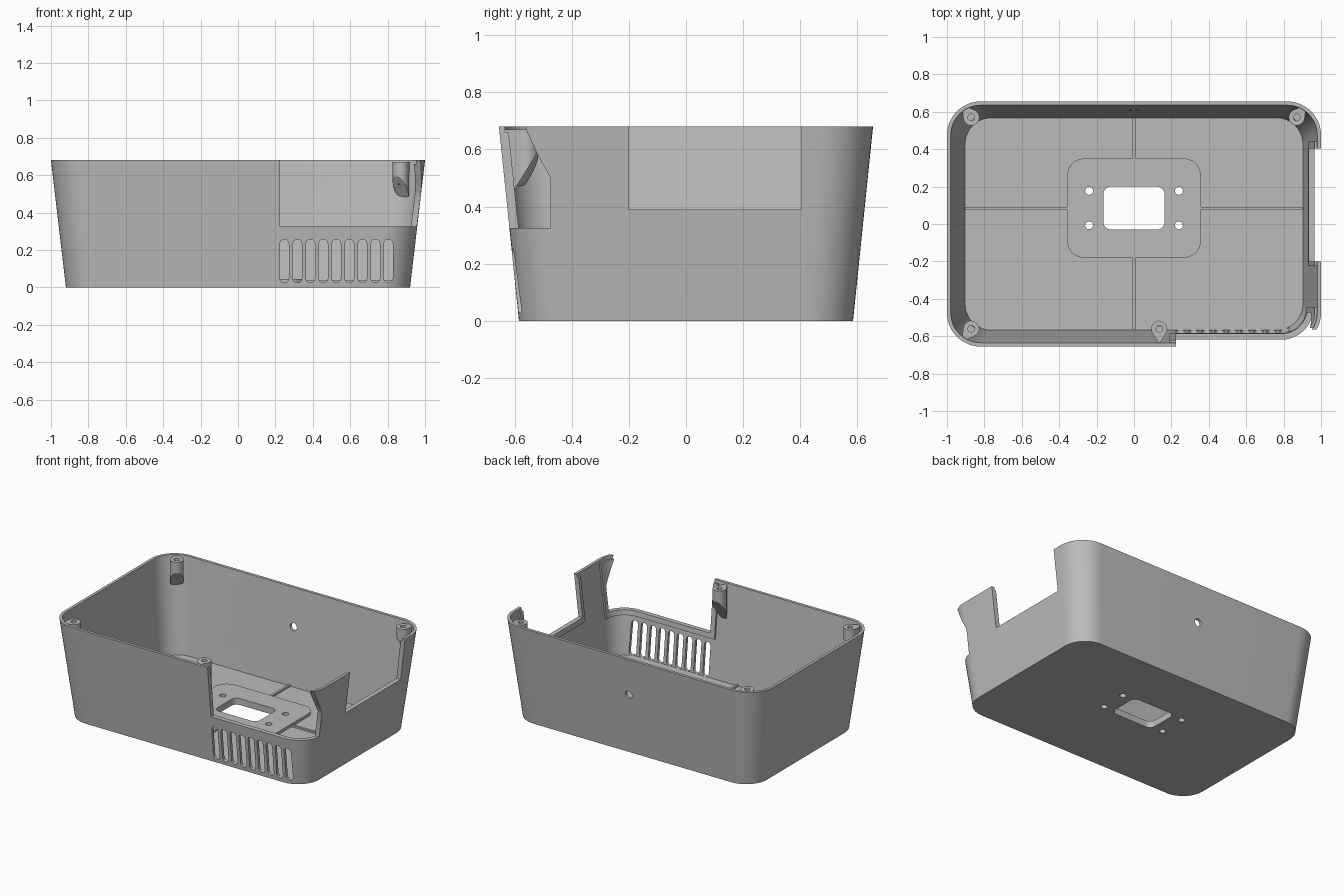
import bpy, bmesh, math
from mathutils import Vector

old = bpy.data.objects.get("Cube")
if old:
    bpy.data.objects.remove(old, do_unlink=True)

H, WALL, FLOOR = 0.68, 0.02, 0.025
grey = bpy.data.materials.new("plain grey")
grey.use_nodes = True
colour = (0.5, 0.5, 0.5, 1)
grey.diffuse_color = colour
grey.node_tree.nodes["Principled BSDF"].inputs["Base Color"].default_value = colour


def loft(name, rings):
    """Solid through equal-length rings of points, capped at both ends."""
    bm = bmesh.new()
    loops = [[bm.verts.new(p) for p in ring] for ring in rings]
    n = len(loops[0])
    for a, b in zip(loops, loops[1:]):
        for i in range(n):
            j = (i + 1) % n
            bm.faces.new((a[i], a[j], b[j], b[i]))
    bm.faces.new(loops[0][::-1])
    bm.faces.new(loops[-1])
    bmesh.ops.recalc_face_normals(bm, faces=bm.faces)
    mesh = bpy.data.meshes.new(name)
    bm.to_mesh(mesh)
    bm.free()
    mesh.materials.append(grey)
    obj = bpy.data.objects.new(name, mesh)
    bpy.context.scene.collection.objects.link(obj)
    return obj


def round_rect(hx, hy, r, cx=0, cy=0, seg=12):
    pts = []
    for k, (sx, sy) in enumerate(((1, 1), (-1, 1), (-1, -1), (1, -1))):
        for i in range(seg + 1):
            a = (k + i / seg) * math.pi / 2
            pts.append((cx + sx * (hx - r) + r * math.cos(a),
                        cy + sy * (hy - r) + r * math.sin(a)))
    return pts


def prism(name, outline, lo, hi, axis="z"):
    place = {"z": lambda a, b, d: (a, b, d),
             "y": lambda a, b, d: (a, d, b),
             "x": lambda a, b, d: (d, a, b)}[axis]
    return loft(name, [[place(a, b, d) for a, b in outline] for d in (lo, hi)])


def box(name, x0, x1, y0, y1, z0, z1):
    return prism(name, [(x0, y0), (x1, y0), (x1, y1), (x0, y1)], z0, z1)


def circle(cx, cy, r, n=24):
    return [(cx + r * math.cos(2 * math.pi * i / n),
             cy + r * math.sin(2 * math.pi * i / n)) for i in range(n)]


def hull(name, z0, z1, inset):
    """Tapered rounded body, wider at the top."""
    rings = []
    for z in (z0, z1):
        t = z / H
        outline = round_rect(0.92 + 0.08 * t - inset, 0.585 + 0.07 * t - inset,
                             0.16 + 0.02 * t - inset)
        rings.append([(x, y, z) for x, y in outline])
    return loft(name, rings)


def boolean(obj, tool, mode="DIFFERENCE", keep=False):
    mod = obj.modifiers.new("cut", "BOOLEAN")
    mod.operation, mod.solver, mod.object = mode, "EXACT", tool
    bpy.context.view_layer.objects.active = obj
    bpy.ops.object.modifier_apply(modifier=mod.name)
    if not keep:
        bpy.data.objects.remove(tool, do_unlink=True)


def finish(obj):
    bpy.ops.object.select_all(action="DESELECT")
    obj.select_set(True)
    bpy.context.view_layer.objects.active = obj
    bpy.ops.object.shade_smooth_by_angle(angle=math.radians(30))


# Openings in the front right corner and in the right wall
def corner_opening():
    return prism("corner_opening", [(-0.475, 0.325), (-0.475, 0.5), (-0.523, 0.59),
                 (-0.57, 0.69), (-1, 0.69), (-1, 0.325)], 0.225, 1.2, "x")


def side_opening():
    return box("side_opening", 0.7, 1.2, -0.2, 0.405, 0.39, 0.8)


# Main shell
case = hull("case_shell", 0, H, 0)
boolean(case, hull("cavity", FLOOR, H + 0.02, WALL))
boolean(case, corner_opening())
boolean(case, side_opening())

# Row of vent slots in the front wall
for i in range(9):
    outline = round_rect(0.0235, 0.116, 0.0234, 0.248 + i * 0.0695, 0.141, 6)
    boolean(case, prism("slot", outline, -0.8, -0.5, "y"))

# Cable hole in the back wall
boolean(case, prism("cable_hole", circle(0, 0.42, 0.026), 0.5, 0.8, "y"))

# Raised pad and cross ribs on the floor
pad = prism("floor_pad", round_rect(0.357, 0.265, 0.09, 0, 0.085), FLOOR, 0.045)
ribs = []
for name, args in (("left_rib", (0.35, 0.9, 0.077, 0.092)),
                   ("right_rib", (-0.9, -0.35, 0.077, 0.092)),
                   ("back_rib", (-0.0075, 0.0075, 0.345, 0.567)),
                   ("front_rib", (-0.0075, 0.0075, -0.567, -0.175))):
    ribs.append(box(name, *args, FLOOR, 0.037))

# Window and screw holes through floor and pad
holes = [round_rect(0.163, 0.115, 0.04, 0, 0.085, 8)]
holes += [circle(x, y, 0.021) for x in (-0.24, 0.24) for y in (-0.007, 0.177)]
for outline in holes:
    for part in (case, pad):
        boolean(part, prism("hole", outline, -0.1, 0.2))

# Thin ledges inside the edges of both openings
ledges = []
for name, region in (("corner_ledge", (0.19, 1.2, -0.8, -0.445, 0.29, 0.66)),
                     ("side_ledge", (0.7, 1.2, -0.225, 0.44, 0.355, 0.66))):
    ledge = hull(name, 0.1, H, WALL)
    boolean(ledge, hull("ledge_core", 0.05, H + 0.02, WALL + 0.012))
    boolean(ledge, box("region", *region), "INTERSECT")
    boolean(ledge, corner_opening())
    boolean(ledge, side_opening())
    ledges.append(ledge)

# Screw bosses: teardrop columns with sloping undersides that meet the wall
bosses = []
for name, x, y, dx, dy in (("back_left_boss", 0.87, 0.57, 0.6, 0.8),
                           ("back_right_boss", -0.87, 0.57, -0.6, 0.8),
                           ("front_right_boss", -0.87, -0.56, -0.6, -0.8),
                           ("front_boss", 0.135, -0.56, 0, -1)):
    c, out = Vector((x, y)), Vector((dx, dy))
    start = math.atan2(dy, dx)
    outline = [c + out * 0.085]
    for i in range(25):
        a = start + math.radians(60 + i * 10)
        outline.append(c + 0.043 * Vector((math.cos(a), math.sin(a))))
    low = [(p.x, p.y, 0.525 - 1.6 * (p - c).dot(out)) for p in outline]
    boss = loft(name, [low, [(p.x, p.y, 0.67) for p in outline]])
    boolean(boss, hull("limit", 0.1, H, 0.008), "INTERSECT")
    boolean(boss, prism("screw_hole", circle(x, y, 0.018), 0.55, 0.8))
    bosses.append(boss)

for part in [case, pad] + ribs + ledges + bosses:
    finish(part)
